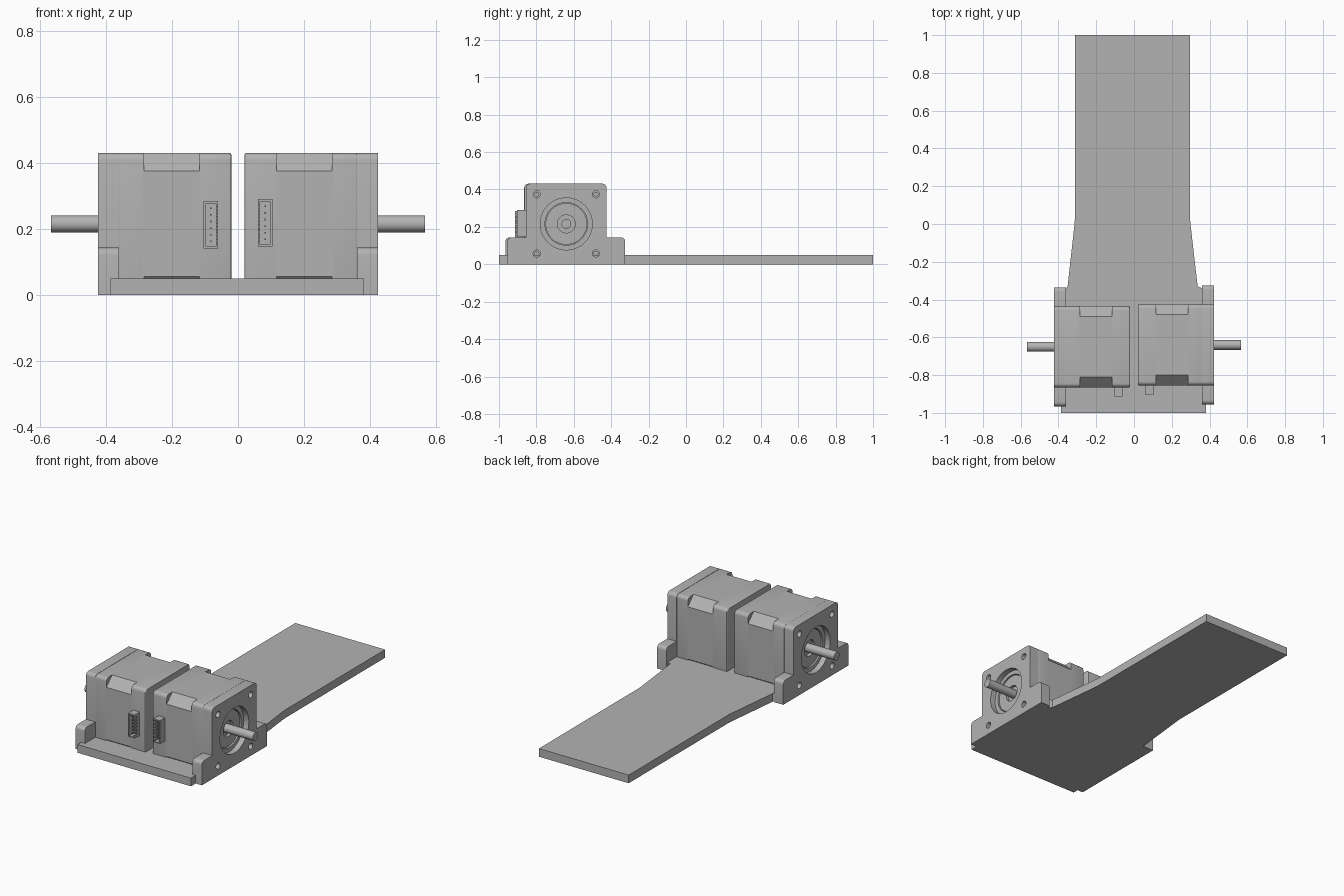
import bpy, bmesh, math
from mathutils import Matrix, Vector

cube = bpy.data.objects.get("Cube")
if cube:
    bpy.data.objects.remove(cube)

grey = bpy.data.materials.new("plain_grey")
grey.use_nodes = True
grey.diffuse_color = (0.45, 0.45, 0.45, 1)
grey.node_tree.nodes["Principled BSDF"].inputs["Base Color"].default_value = (0.45, 0.45, 0.45, 1)

AXIS_Z = 0.216
HALF = 0.215
BOLT = 0.158
parts = []


def finish(name, bm):
    bmesh.ops.recalc_face_normals(bm, faces=bm.faces)
    mesh = bpy.data.meshes.new(name)
    bm.to_mesh(mesh)
    bm.free()
    mesh.materials.append(grey)
    ob = bpy.data.objects.new(name, mesh)
    bpy.context.collection.objects.link(ob)
    parts.append(ob)
    return ob


def rounded(corners, steps=5):
    """Round each (u, v, radius) corner of a profile."""
    out = []
    for i, (u, v, r) in enumerate(corners):
        p = Vector((u, v))
        if r == 0:
            out.append(p)
            continue
        a = p + (Vector(corners[i - 1][:2]) - p).normalized() * r
        b = p + (Vector(corners[(i + 1) % len(corners)][:2]) - p).normalized() * r
        c = a + b - p
        for k in range(steps + 1):
            t = k / steps * math.pi / 2
            out.append(c + (a - c) * (math.cos(t)) + (b - c) * math.sin(t))
    return out


def prism(name, profile, lo, hi, axis="x", bevel=0):
    """Extrude a profile along x (profile in y, z) or z (profile in x, y)."""
    bm = bmesh.new()
    place = (lambda p: (lo, p[0], p[1])) if axis == "x" else (lambda p: (p[0], p[1], lo))
    face = bm.faces.new([bm.verts.new(place(p)) for p in profile])
    rim = list(face.edges)
    step = (hi - lo, 0, 0) if axis == "x" else (0, 0, hi - lo)
    new = bmesh.ops.extrude_face_region(bm, geom=[face], use_keep_orig=True)["geom"]
    bmesh.ops.translate(bm, vec=step, verts=[g for g in new if isinstance(g, bmesh.types.BMVert)])
    if bevel:
        bmesh.ops.recalc_face_normals(bm, faces=bm.faces)
        bmesh.ops.bevel(bm, geom=rim, offset=bevel, segments=3, profile=0.5, affect="EDGES")
    return finish(name, bm)


def box(name, x, y, z):
    return prism(name, [(y[0], z[0]), (y[1], z[0]), (y[1], z[1]), (y[0], z[1])], *x)


def rod(name, radius, x0, x1, y=0, z=0, sides=40):
    bm = bmesh.new()
    turn = Matrix.Translation(((x0 + x1) / 2, y, z)) @ Matrix.Rotation(math.pi / 2, 4, "Y")
    bmesh.ops.create_cone(bm, cap_ends=True, segments=sides, radius1=radius,
                          radius2=radius, depth=x1 - x0, matrix=turn)
    return finish(name, bm)


def cut(ob, cutters):
    """Subtract each cutter, then discard it."""
    for c in cutters:
        mod = ob.modifiers.new("cut", "BOOLEAN")
        mod.operation, mod.solver, mod.object = "DIFFERENCE", "EXACT", c
        bpy.context.view_layer.update()
        done = bpy.data.meshes.new_from_object(ob.evaluated_get(bpy.context.evaluated_depsgraph_get()))
        ob.modifiers.clear()
        ob.data = done
        parts.remove(c)
        bpy.data.objects.remove(c)


def bolts(radius, x0, x1):
    return [rod("bolt_cutter", radius, x0, x1, a * BOLT, b * BOLT, 20)
            for a in (-1, 1) for b in (-1, 1)]


def square(r):
    return rounded([(-HALF, -HALF, r), (HALF, -HALF, r), (HALF, HALF, r), (-HALF, HALF, r)])


def motor(side):
    """Motor with its shaft along +x, heights measured from the shaft."""
    start = len(parts)
    prism(side + "_motor_rear_cap", square(0.022), 0.02, 0.116, bevel=0.007)
    c = HALF - 0.055
    prism(side + "_motor_stator", [(-HALF, -c), (-c, -HALF), (c, -HALF), (HALF, -c),
                                   (HALF, c), (c, HALF), (-c, HALF), (-HALF, c)], 0.11, 0.29)
    cap = prism(side + "_motor_front_cap", square(0.022), 0.361, 0.285, bevel=0.003)
    cut(cap, bolts(0.011, 0.32, 0.4))
    pilot = rod(side + "_motor_pilot", 0.111, 0.355, 0.382)
    cut(pilot, [rod("bore_cutter", 0.048, 0.365, 0.4)])
    rod(side + "_motor_shaft", 0.026, 0.35, 0.566, sides=24)

    # Cable socket: open box with slots in its inner wall and a row of pins
    front, low, high = -0.264, -0.069, 0.075
    socket = box(side + "_socket", (0.06, 0.104), (front, -HALF + 0.01), (low, high))
    cavity = box("cavity_cutter", (0.067, 0.097), (front - 0.01, -0.225), (low + 0.007, high - 0.007))
    pins = [low + 0.022 + 0.02 * i for i in range(6)]
    slots = [box("slot_cutter", (0.05, 0.07), (front - 0.01, -0.235), (z - 0.005, z + 0.005))
             for z in pins]
    cut(socket, [cavity] + slots)
    for i, z in enumerate(pins):
        box(f"{side}_socket_pin_{i + 1}", (0.08, 0.085), (-0.255, -0.22), (z - 0.0025, z + 0.0025))
    return parts[start:]


def bracket(side):
    """Upright plate with a foot at each end, bored for the motor."""
    foot, ear, r = 0.315, 0.144 - AXIS_Z, 0.022
    profile = rounded([(-foot, -AXIS_Z, 0), (foot, -AXIS_Z, 0), (foot, ear, r), (HALF, ear, 0),
                       (HALF, HALF, r), (-HALF, HALF, r), (-HALF, ear, 0), (-foot, ear, r)])
    ob = prism(side + "_bracket", profile, 0.361, 0.424)
    cut(ob, [rod("bore_cutter", 0.114, 0.34, 0.45, sides=48),
             rod("recess_cutter", 0.139, 0.39, 0.45, sides=48)] + bolts(0.019, 0.34, 0.45))
    return ob


# Base board: narrow tail flaring out to the motor end
prism("base_board", [(-0.386, -1), (0.382, -1), (0.382, -0.35), (0.337, -0.33), (0.299, 0),
                     (0.296, 0.04), (0.296, 1), (-0.312, 1), (-0.312, 0.04), (-0.315, 0),
                     (-0.352, -0.335), (-0.386, -0.355)], 0, 0.05, axis="z")

# The two motors are turned half round from each other, the brackets mirrored
for side, sign, y in (("left", 1, -0.64), ("right", -1, -0.65)):
    seat = Matrix.Translation((0, y, AXIS_Z))
    spin = Matrix.Rotation(0 if sign > 0 else math.pi, 4, "Y")
    for ob in motor(side):
        ob.data.transform(seat @ spin)
    ob = bracket(side)
    ob.data.transform(seat @ Matrix.Diagonal((sign, 1, 1, 1)))
    if sign < 0:
        ob.data.flip_normals()

# Smooth the round surfaces, keep the edges sharp
bpy.ops.object.select_all(action="DESELECT")
for ob in parts:
    ob.select_set(True)
bpy.context.view_layer.objects.active = parts[0]
bpy.ops.object.shade_smooth_by_angle(angle=math.radians(30))
